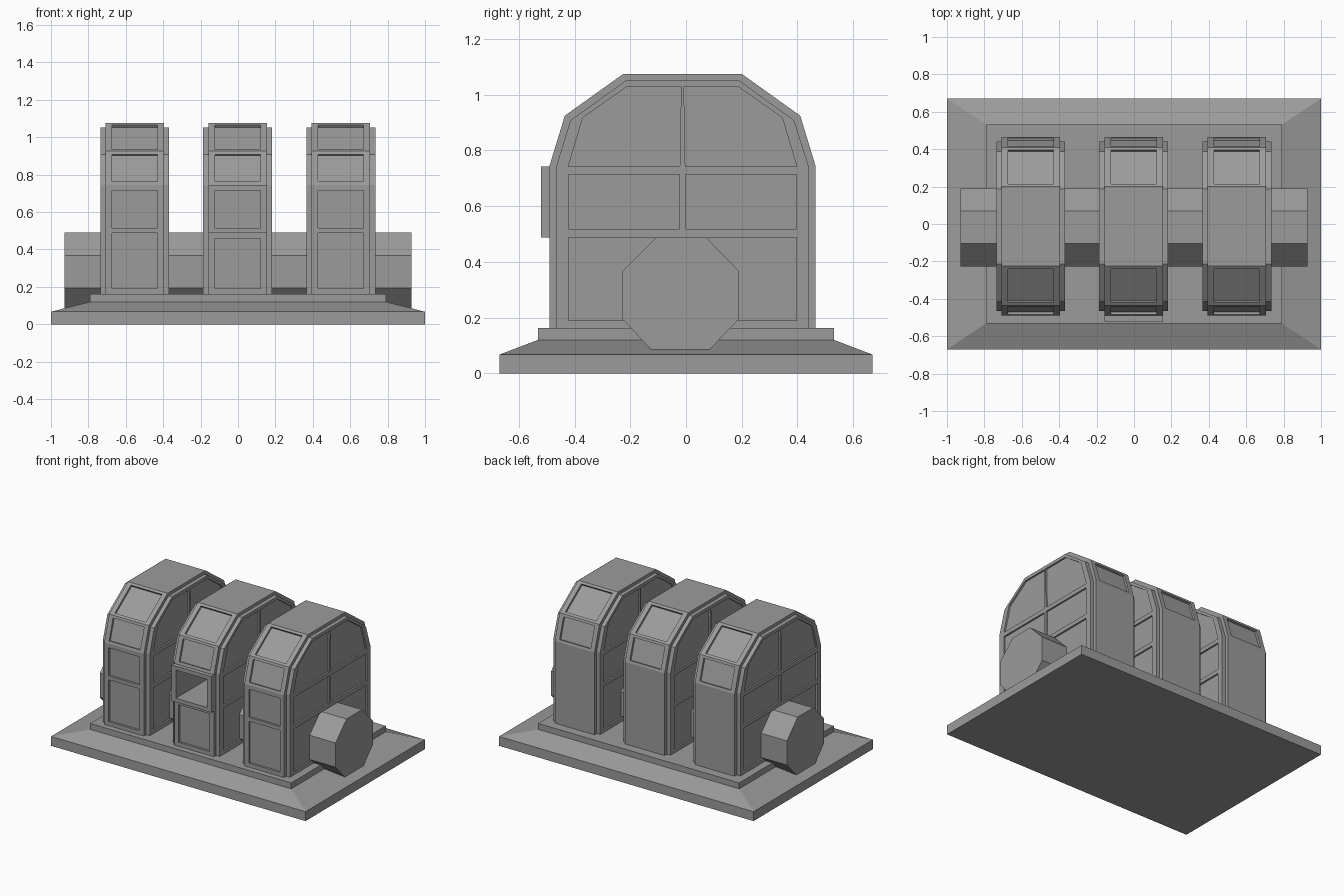
import bpy, bmesh
from mathutils import Vector

cube = bpy.data.objects.get("Cube")
if cube:
    bpy.data.objects.remove(cube, do_unlink=True)

GREY = (0.33, 0.33, 0.33, 1)
grey = bpy.data.materials.new("plain grey")
grey.use_nodes = True
grey.diffuse_color = GREY
grey.node_tree.nodes["Principled BSDF"].inputs["Base Color"].default_value = GREY


def prism(bm, profile, x0, x1):
    """Close a (y, z) profile between two x positions."""
    ends = [[bm.verts.new((x, y, z)) for y, z in profile] for x in (x0, x1)]
    for ring in ends:
        bm.faces.new(ring)
    n = len(profile)
    for i in range(n):
        j = (i + 1) % n
        bm.faces.new((ends[0][i], ends[0][j], ends[1][j], ends[1][i]))


def box(y0, y1, z0, z1):
    return [(y0, z0), (y1, z0), (y1, z1), (y0, z1)]


def finish(bm, name, x=0):
    bmesh.ops.recalc_face_normals(bm, faces=bm.faces)
    mesh = bpy.data.meshes.new(name)
    bm.to_mesh(mesh)
    bm.free()
    mesh.materials.append(grey)
    ob = bpy.data.objects.new(name, mesh)
    ob.location.x = x
    bpy.context.collection.objects.link(ob)
    return ob


def solid(name, profile, half, x=0):
    bm = bmesh.new()
    prism(bm, profile, -half, half)
    return finish(bm, name, x)


def carve(ob, cutter):
    """Subtract the cutter and bake the result."""
    mod = ob.modifiers.new("carve", 'BOOLEAN')
    mod.operation = 'DIFFERENCE'
    mod.solver = 'EXACT'
    mod.object = cutter
    bpy.context.view_layer.update()
    graph = bpy.context.evaluated_depsgraph_get()
    mesh = bpy.data.meshes.new_from_object(ob.evaluated_get(graph))
    ob.modifiers.clear()
    ob.data = mesh


def slot(bm, a, b, margin, depth=0.015):
    """Shallow pocket in the face running from a to b on the rim profile."""
    a, b = Vector(a), Vector(b)
    d = (b - a).normalized()
    a, b = a + d * margin, b - d * margin
    n = Vector((-d.y, d.x))  # outward for a clockwise profile
    prism(bm, [a + n * 0.02, b + n * 0.02, b - n * depth, a - n * depth], -0.122, 0.122)


# Stepped base with a sloping skirt
bm = bmesh.new()
rings = []
for hx, hy, z in ((1, 0.67, 0), (1, 0.67, 0.067), (0.79, 0.531, 0.12), (0.79, 0.531, 0.162)):
    rings.append([bm.verts.new((sx * hx, sy * hy, z))
                  for sx, sy in ((-1, -1), (1, -1), (1, 1), (-1, 1))])
for lo, hi in zip(rings, rings[1:]):
    for i in range(4):
        j = (i + 1) % 4
        bm.faces.new((lo[i], lo[j], hi[j], hi[i]))
bm.faces.new(rings[0])
bm.faces.new(rings[-1])
finish(bm, "base")

# Octagonal shaft through all towers
shaft = [(-0.125, 0.085), (0.085, 0.085), (0.19, 0.195), (0.19, 0.367),
         (0.07, 0.49), (-0.105, 0.49), (-0.228, 0.367), (-0.228, 0.195)]
solid("shaft", shaft, 0.927)

# Tower profiles: narrow proud rim and wide body, clockwise from the front foot
rim = [(-0.49, 0.14), (-0.49, 0.745), (-0.435, 0.925), (-0.225, 1.075),
       (0.2, 1.075), (0.41, 0.925), (0.465, 0.745), (0.465, 0.14)]
body = [(-0.465, 0.14), (-0.465, 0.745), (-0.415, 0.908), (-0.213, 1.053),
        (0.188, 1.053), (0.388, 0.908), (0.44, 0.745), (0.44, 0.14)]

# Side panels, front half mirrored to the back half
MID = -0.0125
panels = []
for s in (-1, 1):
    def span(z0, z1):
        return box(MID + s * 0.01, MID + s * 0.41, z0, z1)
    panels += [span(0.19, 0.488), span(0.518, 0.713),
               [(MID + s * d, z) for d, z in ((0.01, 0.743), (0.41, 0.743), (0.358, 0.918),
                                              (0.198, 1.03), (0.005, 1.03))]]
bm = bmesh.new()
for panel in panels:
    prism(bm, panel, 0.172, 0.21)
    prism(bm, panel, -0.21, -0.172)
side_cutter = finish(bm, "side_panel_cutter")

FRONT = rim[0][0]
for name, x in (("right", -0.552), ("middle", -0.002), ("left", 0.55)):
    middle = name == "middle"
    wide = solid(name + "_tower_body", body, 0.184, x)
    narrow = solid(name + "_tower_rim", rim, 0.156, x)
    side_cutter.location.x = x
    carve(wide, side_cutter)

    # Pockets along the rim, front and back slopes
    bm = bmesh.new()
    for i in (1, 2, 4, 5):
        slot(bm, rim[i], rim[i + 1], 0.018)
    slot(bm, (FRONT, 0.19), (FRONT, 0.458 if middle else 0.488), 0)
    if not middle:
        slot(bm, (FRONT, 0.515), (FRONT, 0.715), 0)
    rim_cutter = finish(bm, "rim_cutter", x)
    carve(narrow, rim_cutter)
    bpy.data.objects.remove(rim_cutter, do_unlink=True)

    # Deep hatch with a raised frame in the middle tower
    if middle:
        frame = solid("hatch_frame", box(-0.52, -0.47, 0.487, 0.743), 0.157, x)
        hatch = solid("hatch_cutter", box(-0.6, -0.13, 0.515, 0.715), 0.122, x)
        for part in (wide, narrow, frame):
            carve(part, hatch)
        bpy.data.objects.remove(hatch, do_unlink=True)

bpy.data.objects.remove(side_cutter, do_unlink=True)
